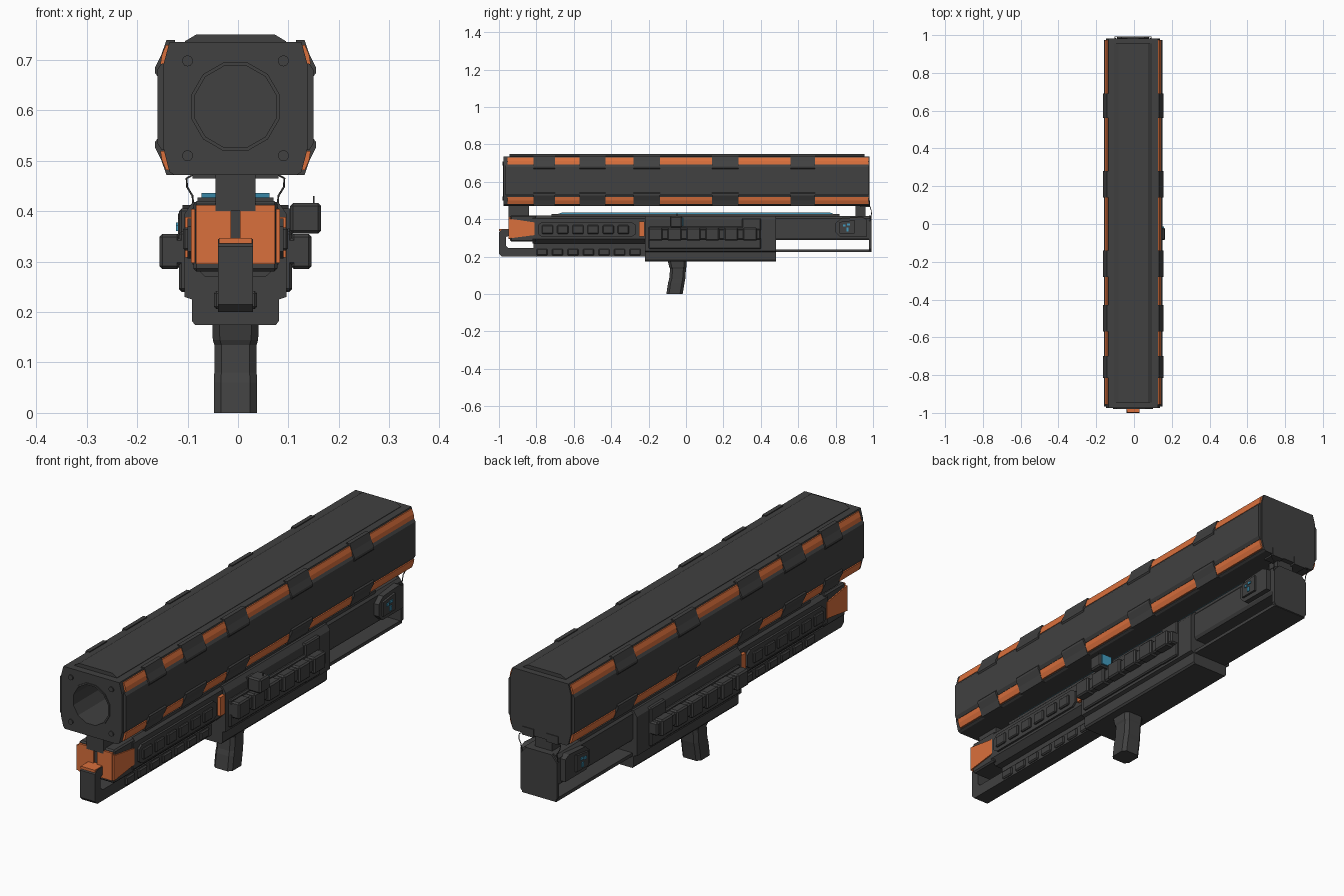
import bpy, bmesh, math
from mathutils import Vector

if "Cube" in bpy.data.objects:
    bpy.data.objects.remove(bpy.data.objects["Cube"])

CX = -0.005  # symmetry plane of the weapon (side camera shifts the bounds)

def material(name, col):
    m = bpy.data.materials.new(name)
    m.diffuse_color = (*col, 1)
    m.use_nodes = True
    m.node_tree.nodes["Principled BSDF"].inputs["Base Color"].default_value = m.diffuse_color
    return m

GREY = material("dark_grey", (0.052, 0.052, 0.052))
ORANGE = material("orange", (0.70, 0.16, 0.045))
BLUE = material("screen_blue", (0.055, 0.33, 0.52))

def prism(name, pts, axis, a, b, mat=GREY, mirror=False, bevel=0.0):
    """Extrude a profile: axis 'y' takes (x,z), 'x' takes (y,z), 'z' takes (x,y)."""
    place = {'y': lambda p, t: (p[0], t, p[1]),
             'x': lambda p, t: (t, p[0], p[1]),
             'z': lambda p, t: (p[0], p[1], t)}[axis]
    bm = bmesh.new()
    lo = [bm.verts.new(place(p, a)) for p in pts]
    hi = [bm.verts.new(place(p, b)) for p in pts]
    bm.faces.new(lo)
    bm.faces.new(hi[::-1])
    n = len(pts)
    for i in range(n):
        bm.faces.new((lo[i], hi[i], hi[(i + 1) % n], lo[(i + 1) % n]))
    if bevel:
        bmesh.ops.bevel(bm, geom=bm.edges[:], offset=bevel, segments=1, affect='EDGES')
    if mirror:
        dup = bmesh.ops.duplicate(bm, geom=bm.verts[:] + bm.edges[:] + bm.faces[:])
        for v in dup['geom']:
            if isinstance(v, bmesh.types.BMVert):
                v.co.x = -v.co.x
    bmesh.ops.recalc_face_normals(bm, faces=bm.faces)
    me = bpy.data.meshes.new(name)
    bm.to_mesh(me)
    bm.free()
    me.materials.append(mat)
    ob = bpy.data.objects.new(name, me)
    ob.location.x = CX
    bpy.context.collection.objects.link(ob)
    return ob

def box(name, x, y, z, mat=GREY, mirror=False, bevel=0.0):
    pts = [(x[0], z[0]), (x[1], z[0]), (x[1], z[1]), (x[0], z[1])]
    return prism(name, pts, 'y', y[0], y[1], mat, mirror, bevel)

def sym(half):
    """Mirror right-hand profile points into a closed outline."""
    return half + [(-x, z) for x, z in reversed(half)]

def circle(r, cx, cz, n):
    return [(cx + r * math.cos(2 * math.pi * (i + .5) / n),
             cz + r * math.sin(2 * math.pi * (i + .5) / n)) for i in range(n)]

# ---- upper launch tube housing with a bored muzzle
ZC = 0.607
housing = prism("tube_housing", sym([(0.122, 0.472), (0.131, 0.478), (0.143, 0.525),
                                     (0.143, 0.69), (0.131, 0.735)]), 'y', -0.975, 0.982)
cutter = prism("bore_cutter", circle(0.084, 0, ZC, 12), 'y', -1.1, -0.45)
cutter.hide_render = True
mod = housing.modifiers.new("bore", 'BOOLEAN')
mod.object = cutter
mod.solver = 'EXACT'
bpy.context.view_layer.objects.active = housing
bpy.ops.object.modifier_apply(modifier=mod.name)
bpy.data.objects.remove(cutter)

# muzzle lip ring and corner screws
bm_r = [circle(0.091, 0, ZC, 12), circle(0.084, 0, ZC, 12)]
for i in range(12):
    j = (i + 1) % 12
    prism("muzzle_lip", [bm_r[0][i], bm_r[0][j], bm_r[1][j], bm_r[1][i]], 'y', -0.979, -0.97)
for z in (0.51, 0.698):
    prism("corner_screw", circle(0.011, 0.095, z, 10), 'y', -0.98, -0.97, mirror=True)

# top and side armour plates
prism("top_plate", sym([(0.1, 0.73), (0.1, 0.737), (0.078, 0.75)]), 'y', -0.945, 0.955)
prism("side_plate", [(0.13, 0.518), (0.147, 0.522), (0.155, 0.535), (0.155, 0.68),
                     (0.147, 0.692), (0.13, 0.695)], 'y', -0.965, 0.975, mirror=True)

# orange corner strips and the dark clips between them
strips = [(-0.955, -0.815), (-0.70, -0.57), (-0.43, -0.28), (-0.14, 0.14), (0.28, 0.56), (0.69, 0.975)]

def corner(pts, flip):
    return [(x, 2 * ZC - 0.003 - z) for x, z in pts] if flip else pts

for flip in (False, True):
    for k, (a, b) in enumerate(strips):
        prism("corner_strip", corner([(0.12, 0.692), (0.149, 0.692), (0.146, 0.71), (0.138, 0.729), (0.12, 0.729)], flip),
              'y', a, b, ORANGE, True)
        if k:
            prism("corner_clip", corner([(0.12, 0.67), (0.155, 0.668), (0.16, 0.674), (0.16, 0.684), (0.147, 0.71),
                                         (0.137, 0.739), (0.12, 0.739)], flip),
                  'y', strips[k - 1][1], a, GREY, True)

# ---- mounts joining tube and lower body
box("front_mount", (-0.04, 0.04), (-0.95, -0.84), (0.40, 0.48))
box("rear_mount", (-0.04, 0.04), (0.905, 0.96), (0.40, 0.48))
box("rear_mount_foot", (0.03, 0.085), (0.93, 0.985), (0.465, 0.5), mirror=True)

# ---- nose with orange plates
box("nose_core", (-0.083, 0.083), (-0.94, -0.80), (0.28, 0.42), bevel=0.006)
box("nose_front_plate", (0.009, 0.078), (-0.949, -0.938), (0.295, 0.412), ORANGE, True)
prism("nose_side_plate", [(-0.948, 0.297), (-0.948, 0.404), (-0.81, 0.383), (-0.81, 0.315)],
      'x', 0.08, 0.088, ORANGE, True)

# ---- handguard
prism("handguard", sym([(0.06, 0.27), (0.086, 0.295), (0.086, 0.405), (0.07, 0.42)]), 'y', -0.82, -0.21)
prism("handguard_panel", [(-0.79, 0.32), (-0.77, 0.306), (-0.29, 0.306), (-0.27, 0.32),
                          (-0.27, 0.37), (-0.29, 0.385), (-0.77, 0.385), (-0.79, 0.37)], 'x', 0.08, 0.095, mirror=True)
for i in range(6):
    y = -0.77 + i * 0.081
    box("handguard_rib", (0.09, 0.104), (y, y + 0.06), (0.322, 0.368), mirror=True, bevel=0.004)
box("orange_divider", (0.08, 0.1), (-0.252, -0.222), (0.308, 0.388), ORANGE, True)

# front guard strap with lower rail
prism("guard_rail", [(-0.935, 0.345), (-0.985, 0.345), (-1.0, 0.33), (-1.0, 0.215), (-0.985, 0.2),
                     (-0.2, 0.2), (-0.2, 0.246), (-0.95, 0.246), (-0.962, 0.258), (-0.962, 0.305),
                     (-0.935, 0.315)], 'x', -0.035, 0.035)
box("guard_tab", (-0.033, 0.033), (-0.999, -0.94), (0.336, 0.347), ORANGE)
box("rail_spine", (-0.03, 0.03), (-0.815, -0.2), (0.235, 0.285))
for i in range(7):
    y = -0.8 + i * 0.083
    box("rail_grip_block", (-0.043, 0.043), (y, y + 0.06), (0.206, 0.242), bevel=0.005)

# ---- receiver
prism("receiver", sym([(0.08, 0.174), (0.086, 0.182), (0.086, 0.225), (0.101, 0.23),
                       (0.101, 0.395), (0.085, 0.418)]), 'y', -0.22, 0.48)
box("receiver_side_panel", (0.09, 0.112), (-0.2, 0.40), (0.242, 0.36), mirror=True, bevel=0.005)
box("receiver_upper_panel", (0.09, 0.112), (0.30, 0.40), (0.24, 0.405), mirror=True, bevel=0.005)

# side hand rails with finger ridges
box("hand_rail", (0.1, 0.14), (-0.2, 0.40), (0.292, 0.348), mirror=True, bevel=0.006)
for i in range(6):
    y = -0.2 + i * 0.101
    box("hand_rail_ridge", (0.11, 0.151), (y, y + 0.075), (0.285, 0.355), mirror=True, bevel=0.006)

# ---- rear frame with open slot
prism("rear_bar", sym([(0.075, 0.288), (0.083, 0.3), (0.083, 0.405), (0.072, 0.418)]), 'y', 0.47, 0.985)
box("rear_lower_bar", (-0.08, 0.08), (0.47, 0.99), (0.224, 0.238))
prism("rear_end_plate", sym([(0.075, 0.226), (0.085, 0.24), (0.085, 0.39), (0.06, 0.42)]), 'y', 0.978, 0.993)
prism("rear_console", [(0.80, 0.33), (0.825, 0.306), (0.965, 0.306), (0.965, 0.40), (0.94, 0.412),
                       (0.83, 0.405), (0.80, 0.38)], 'x', 0.075, 0.105, mirror=True)
prism("console_frame", [(0.82, 0.325), (0.90, 0.325), (0.90, 0.395), (0.82, 0.385)], 'x', 0.1, 0.114, mirror=True)
for y, z, w, h in ((0.84, 0.367, 0.012, 0.012), (0.86, 0.372, 0.018, 0.01), (0.858, 0.345, 0.012, 0.02)):
    box("console_light", (0.11, 0.118), (y, y + w), (z - h / 2, z + h / 2), BLUE, True)

# blue glow strips on the lower body's top
box("strip_bed", (0.03, 0.075), (-0.72, 0.82), (0.41, 0.427), mirror=True)
prism("glow_strip", [(-0.70, 0.424), (0.80, 0.424), (0.77, 0.436), (-0.66, 0.436)], 'x', 0.038, 0.067, BLUE, True)

# ---- pistol grip with chamfered edges
def grip_ring(y0, y1, hw, c=0.014):
    return [(-hw + c, y0), (hw - c, y0), (hw, y0 + c), (hw, y1 - c),
            (hw - c, y1), (-hw + c, y1), (-hw, y1 - c), (-hw, y0 + c)]

bm = bmesh.new()
rings = []
for z, y0, y1, hw in ((0.0, -0.105, -0.018, 0.043), (0.06, -0.096, -0.008, 0.043), (0.08, -0.09, -0.004, 0.042),
                      (0.135, -0.085, 0.0, 0.042), (0.145, -0.09, 0.002, 0.045), (0.18, -0.098, 0.004, 0.046)):
    rings.append([bm.verts.new((x, y, z)) for x, y in grip_ring(y0, y1, hw)])
bm.faces.new(rings[0])
bm.faces.new(rings[-1])
for r, s in zip(rings, rings[1:]):
    for i in range(8):
        bm.faces.new((r[i], r[(i + 1) % 8], s[(i + 1) % 8], s[i]))
bmesh.ops.recalc_face_normals(bm, faces=bm.faces)
me = bpy.data.meshes.new("pistol_grip")
bm.to_mesh(me)
bm.free()
me.materials.append(GREY)
grip = bpy.data.objects.new("pistol_grip", me)
grip.location.x = CX
bpy.context.collection.objects.link(grip)

# ---- side sight on the right, screen facing back
box("sight_body", (0.108, 0.17), (-0.085, -0.02), (0.356, 0.416), bevel=0.006)
box("sight_bracket", (0.09, 0.115), (-0.075, -0.03), (0.365, 0.405))
box("sight_screen", (0.115, 0.163), (-0.022, -0.014), (0.363, 0.409), BLUE)
box("sight_antenna", (0.154, 0.157), (-0.05, -0.045), (0.41, 0.43))

# ---- rear cables
for s in (1, -1):
    cu = bpy.data.curves.new("rear_cable", 'CURVE')
    cu.dimensions = '3D'
    cu.bevel_depth = 0.002
    cu.bevel_resolution = 1
    sp = cu.splines.new('POLY')
    path = [(0.07, 0.97, 0.48), (0.097, 0.985, 0.465), (0.096, 0.99, 0.448), (0.085, 0.992, 0.43), (0.083, 0.985, 0.39)]
    sp.points.add(len(path) - 1)
    for p, (x, y, z) in zip(sp.points, path):
        p.co = (s * x, y, z, 1)
    cu.materials.append(GREY)
    cable = bpy.data.objects.new("rear_cable", cu)
    cable.location.x = CX
    bpy.context.collection.objects.link(cable)
